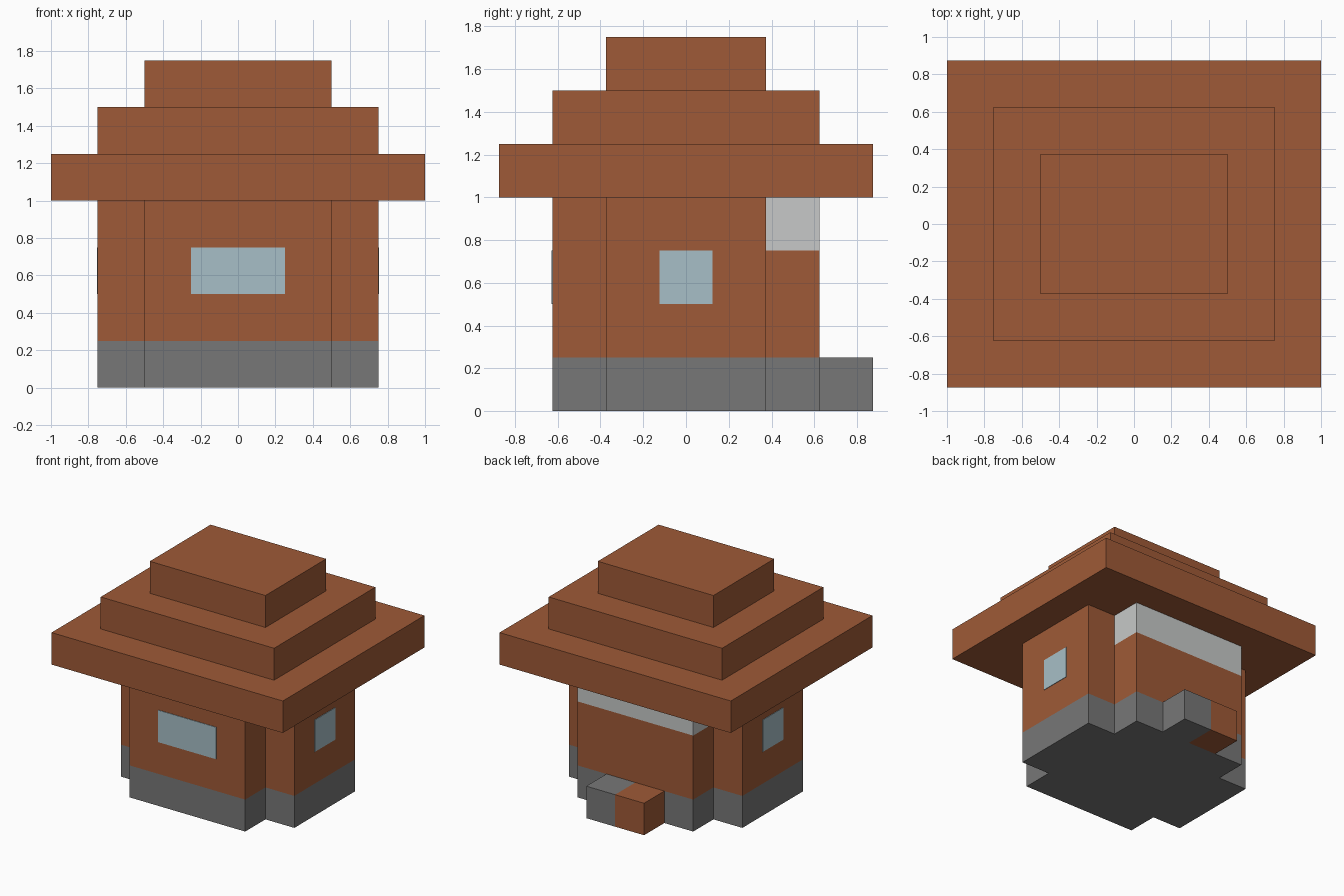
import bpy, bmesh

cube = bpy.data.objects.get("Cube")
if cube:
    bpy.data.objects.remove(cube, do_unlink=True)


def material(name, rgb):
    """Flat material from 8-bit sRGB values."""
    lin = [((c / 255 + 0.055) / 1.055) ** 2.4 for c in rgb] + [1.0]
    m = bpy.data.materials.new(name)
    m.use_nodes = True
    m.diffuse_color = lin
    bsdf = m.node_tree.nodes["Principled BSDF"]
    bsdf.inputs["Base Color"].default_value = lin
    bsdf.inputs["Roughness"].default_value = 0.9
    return m


BROWN = material("brick brown", (159, 90, 55))
GREY = material("stone grey", (119, 119, 119))
GLASS = material("pale blue glass", (167, 191, 199))
TRIM = material("light grey trim", (199, 201, 200))


def finish(bm, name, mats):
    bmesh.ops.recalc_face_normals(bm, faces=bm.faces)
    mesh = bpy.data.meshes.new(name)
    bm.to_mesh(mesh)
    bm.free()
    for m in mats:
        mesh.materials.append(m)
    obj = bpy.data.objects.new(name, mesh)
    bpy.context.collection.objects.link(obj)
    return obj


def box(name, x, y, z, mat):
    """Box given by its (min, max) range on each axis."""
    bm = bmesh.new()
    bmesh.ops.create_cube(bm, size=1)
    for v in bm.verts:
        v.co = [r[0] if c < 0 else r[1] for c, r in zip(v.co, (x, y, z))]
    return finish(bm, name, [mat])


# House body: cross-shaped plan raised in bands
quarter = [(0.75, 0.375), (0.5, 0.375), (0.5, 0.625)]
half = quarter + [(-x, y) for x, y in reversed(quarter)]
outline = half + [(-x, -y) for x, y in half]
bm = bmesh.new()
rings = [[bm.verts.new((x, y, z)) for x, y in outline] for z in (0, 0.25, 0.75, 1)]
bm.faces.new(rings[0])
for low, high in zip(rings, rings[1:]):
    for i in range(len(outline)):
        bm.faces.new((low[i - 1], low[i], high[i], high[i - 1]))
# Stone foundation, brick walls, pale band around the top of the back wing
for f in bm.faces:
    c = f.calc_center_median()
    if c.z < 0.25:
        f.material_index = 1
    elif c.z > 0.75 and c.y > 0.45:
        f.material_index = 2
finish(bm, "house_body", [BROWN, GREY, TRIM])

# Stepped roof
for name, x, y, z in (("roof_eaves", 1, 0.875, 1),
                      ("roof_middle", 0.75, 0.625, 1.25),
                      ("roof_top", 0.5, 0.375, 1.5)):
    box(name, (-x, x), (-y, y), (z, z + 0.25), BROWN)

# Back doorstep in two halves
box("doorstep_stone", (0, 0.25), (0.625, 0.875), (0, 0.25), GREY)
box("doorstep_brick", (-0.25, 0), (0.625, 0.875), (0, 0.25), BROWN)

# Windows as thin plates
T = 0.004
Z = (0.5, 0.75)
box("front_window", (-0.25, 0.25), (-0.625 - T, -0.625), Z, GLASS)
box("left_window", (0.75, 0.75 + T), (-0.125, 0.125), Z, GLASS)
box("right_window", (-0.75 - T, -0.75), (-0.125, 0.125), Z, GLASS)
